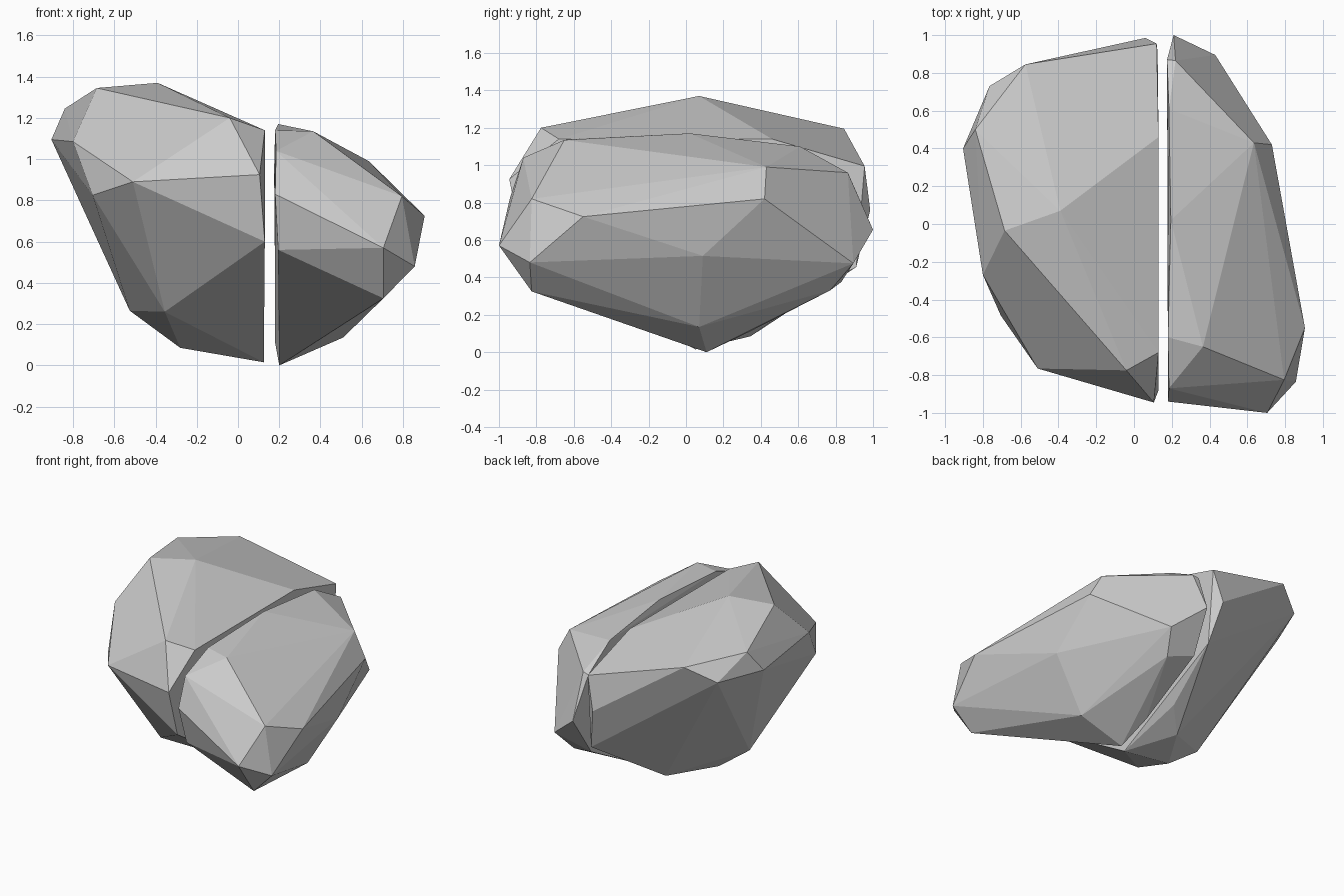
import bpy, bmesh, math


def stone(name, corners):
    """Faceted boulder chunk: convex hull around its corner points."""
    bm = bmesh.new()
    for c in corners:
        bm.verts.new(c)
    bmesh.ops.convex_hull(bm, input=bm.verts[:])
    bmesh.ops.delete(bm, geom=[v for v in bm.verts if not v.link_faces], context='VERTS')
    bmesh.ops.dissolve_limit(bm, angle_limit=math.radians(2),
                             verts=bm.verts[:], edges=bm.edges[:])
    bmesh.ops.recalc_face_normals(bm, faces=bm.faces[:])
    mesh = bpy.data.meshes.new(name)
    bm.to_mesh(mesh)
    bm.free()
    obj = bpy.data.objects.new(name, mesh)
    bpy.context.collection.objects.link(obj)
    return obj


# Taller left half: outer corners, then the rim of the split face
left_outer = [
    (-0.39, 0.07, 1.37), (-0.685, -0.035, 1.345), (-0.84, 0.50, 1.245),
    (-0.905, 0.40, 1.095), (-0.80, -0.27, 1.085), (-0.705, -0.485, 0.825),
    (-0.51, -0.765, 0.89), (-0.04, -0.775, 1.20), (-0.575, 0.845, 1.195),
    (-0.765, 0.73, 1.09), (-0.525, 0.02, 0.265), (-0.355, -0.38, 0.26),
    (-0.28, 0.02, 0.085), (-0.08, 0.345, 0.085), (0.06, 0.985, 0.76)]
left_rim = [
    (0.13, -0.68, 1.14), (0.105, -0.945, 0.925), (0.13, -0.88, 0.60),
    (0.125, 0.05, 0.015), (0.07, 0.49, 0.19), (0.125, 0.91, 0.455),
    (0.12, 0.955, 0.995), (0.13, 0.46, 1.14)]
stone("left_rock_half", left_outer + left_rim)

# Lower right half: outer corners, then the rim of the split face
right_outer = [
    (0.365, -0.65, 1.135), (0.635, 0.43, 0.99), (0.795, -0.825, 0.82),
    (0.905, -0.55, 0.725), (0.857, -0.835, 0.48), (0.705, -1.0, 0.57),
    (0.705, -0.825, 0.325), (0.73, 0.42, 0.82), (0.74, 0.09, 0.515),
    (0.51, 0.07, 0.135), (0.43, 0.895, 0.475), (0.36, 0.77, 0.33)]
right_rim = [
    (0.195, 0.02, 1.17), (0.18, -0.60, 1.14), (0.185, -0.87, 1.04),
    (0.18, -0.94, 0.83), (0.195, -0.87, 0.56), (0.20, 0.11, 0.0),
    (0.18, 0.34, 0.11), (0.18, 0.83, 0.375), (0.21, 1.0, 0.655),
    (0.22, 0.865, 0.96), (0.175, 0.87, 0.95), (0.185, 0.61, 1.10)]
stone("right_rock_half", right_outer + right_rim)
